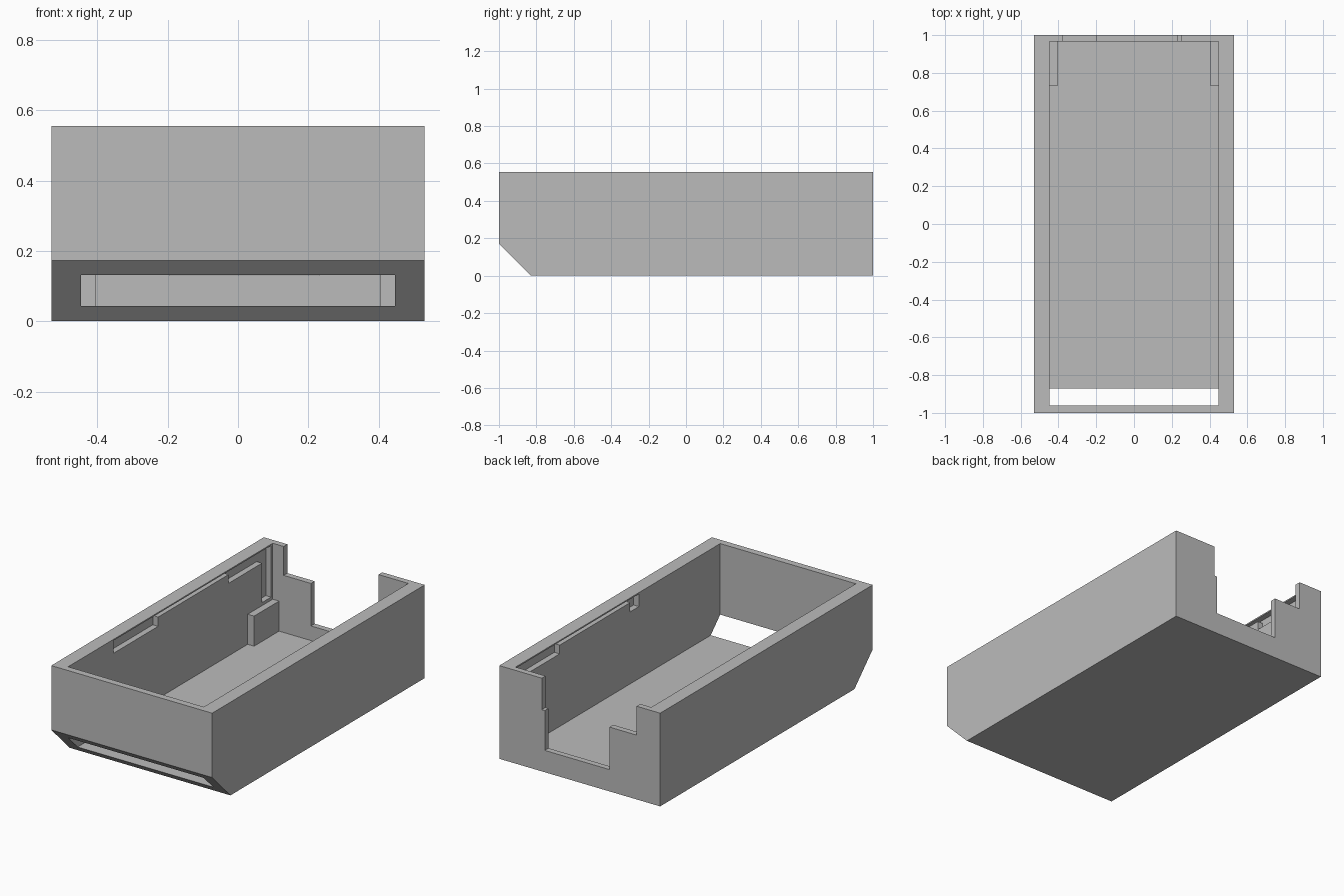
import bpy, bmesh
from mathutils import Vector

cube = bpy.data.objects.get("Cube")
if cube:
    bpy.data.objects.remove(cube, do_unlink=True)

grey = bpy.data.materials.new("plain grey")
grey.use_nodes = True
grey.diffuse_color = (0.5, 0.5, 0.5, 1)
grey.node_tree.nodes["Principled BSDF"].inputs["Base Color"].default_value = grey.diffuse_color

HALF_W, HEIGHT, FLOOR = 0.53, 0.555, 0.043
IN_X, IN_FRONT, IN_BACK = 0.447, -0.96, 0.965
CHAMFER = 0.172
LIP, DEPTH = 0.547, 0.035


def make_object(name, bm):
    bmesh.ops.recalc_face_normals(bm, faces=bm.faces)
    mesh = bpy.data.meshes.new(name)
    bm.to_mesh(mesh)
    bm.free()
    mesh.materials.append(grey)
    obj = bpy.data.objects.new(name, mesh)
    bpy.context.scene.collection.objects.link(obj)
    return obj


def box(name, x, y, z):
    bm = bmesh.new()
    bmesh.ops.create_cube(bm, size=1)
    for v in bm.verts:
        v.co = Vector(lo + (c + 0.5) * (hi - lo) for c, (lo, hi) in zip(v.co, (x, y, z)))
    return make_object(name, bm)


def prism(name, points, axis, start, end):
    """Extrude a profile along x (points are y, z) or y (points are x, z)."""
    bm = bmesh.new()
    place = (lambda a, b: (start, a, b)) if axis == "x" else (lambda a, b: (a, start, b))
    face = bm.faces.new([bm.verts.new(place(a, b)) for a, b in points])
    out = bmesh.ops.extrude_face_region(bm, geom=[face])
    shift = Vector((end - start, 0, 0)) if axis == "x" else Vector((0, end - start, 0))
    bmesh.ops.translate(bm, vec=shift, verts=[g for g in out["geom"] if isinstance(g, bmesh.types.BMVert)])
    return make_object(name, bm)


# Shell block with a sloped lower front edge
body = prism("case_shell", [(-1 + CHAMFER, 0), (1, 0), (1, HEIGHT), (-1, HEIGHT), (-1, CHAMFER)],
             "x", -HALF_W, HALF_W)

# Cavity, which breaks through the slope as a slot
cutters = [box("cavity_cutter", (-IN_X, IN_X), (IN_FRONT, IN_BACK), (FLOOR, 0.8))]

# Stepped opening in the back wall
cutters.append(prism("back_notch_cutter",
                     [(-0.195, 0.13), (0.23, 0.13), (0.23, 0.367), (0.25, 0.367),
                      (0.25, 0.8), (-0.375, 0.8), (-0.375, 0.383), (-0.195, 0.383)],
                     "y", 0.9, 1.1))

# Recesses under the rim of both side walls, each joined to a rear channel
for side, front in ((-1, -0.533), (1, -0.195)):
    profile = [(front, 0.472), (-0.113, 0.472), (-0.113, 0.527), (0.55, 0.527),
               (0.55, 0.475), (0.865, 0.475), (0.865, 0.24), (0.95, 0.24),
               (0.95, LIP), (front, LIP)]
    cutters.append(prism("rim_recess_cutter", profile, "x",
                         side * (IN_X - 0.02), side * (IN_X + DEPTH)))

for cutter in cutters:
    cutter.hide_render = True
    mod = body.modifiers.new(cutter.name, "BOOLEAN")
    mod.operation = "DIFFERENCE"
    mod.solver = "EXACT"
    mod.object = cutter

# Bake the cuts and drop the cutters
bpy.context.view_layer.update()
cut_mesh = bpy.data.meshes.new_from_object(body.evaluated_get(bpy.context.evaluated_depsgraph_get()))
body.modifiers.clear()
body.data = cut_mesh
for cutter in cutters:
    bpy.data.objects.remove(cutter, do_unlink=True)

# Support blocks in the rear corners
for side, name in ((-1, "right_support_block"), (1, "left_support_block")):
    box(name, sorted((side * 0.405, side * (IN_X + 0.005))), (0.73, IN_BACK + 0.005), (FLOOR - 0.005, 0.222))
